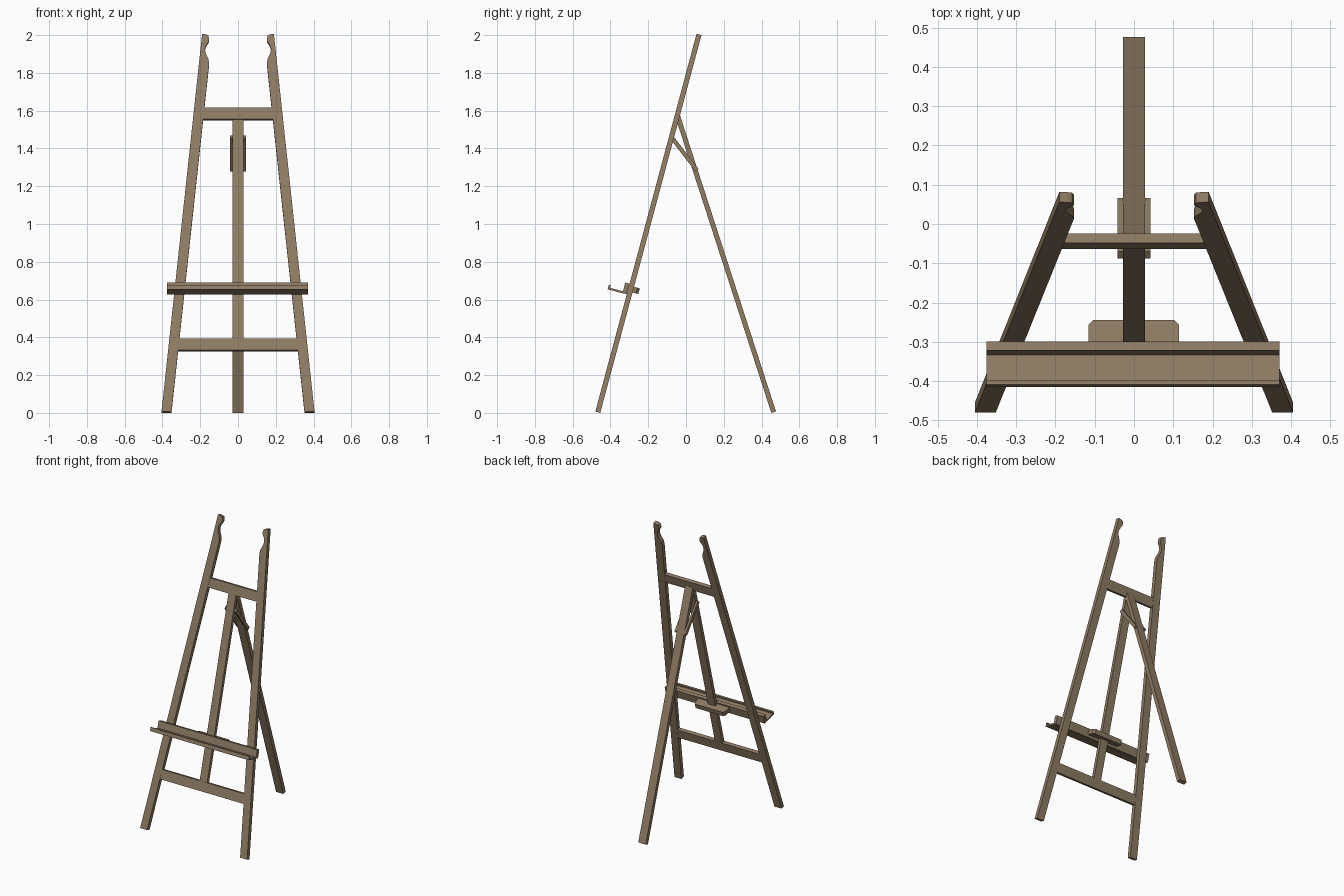
import bpy, bmesh, math
from mathutils import Matrix, Vector

if "Cube" in bpy.data.objects:
    bpy.data.objects.remove(bpy.data.objects["Cube"])

wood = bpy.data.materials.new("brown wood")
wood.diffuse_color = (0.274, 0.202, 0.127, 1)
wood.use_nodes = True
wood.node_tree.nodes["Principled BSDF"].inputs["Base Color"].default_value = wood.diffuse_color

LEAN = math.radians(15)      # backward lean of the front frame
T = 0.0135                   # half thickness of the frame timber
FRAME = Matrix.Translation((0, -0.467, 0.0035)) @ Matrix.Rotation(-LEAN, 4, 'X')
C = math.cos(LEAN)


def prism(name, points, axis, lo, hi, matrix=FRAME):
    """Extrude a 2D outline along the given axis from lo to hi."""
    def place(p, d):
        co = list(p)
        co.insert("xyz".index(axis), d)
        return Vector(co)
    bm = bmesh.new()
    a = [bm.verts.new(place(p, lo)) for p in points]
    b = [bm.verts.new(place(p, hi)) for p in points]
    n = len(points)
    bm.faces.new(a)
    bm.faces.new(b[::-1])
    for i in range(n):
        bm.faces.new((a[i], b[i], b[(i + 1) % n], a[(i + 1) % n]))
    bmesh.ops.recalc_face_normals(bm, faces=bm.faces)
    mesh = bpy.data.meshes.new(name)
    bm.to_mesh(mesh)
    bm.free()
    mesh.materials.append(wood)
    ob = bpy.data.objects.new(name, mesh)
    ob.matrix_world = matrix
    bpy.context.collection.objects.link(ob)
    return ob


def box(name, x, y, z, matrix=FRAME):
    return prism(name, [(x[0], z[0]), (x[1], z[0]), (x[1], z[1]), (x[0], z[1])],
                 'y', y[0], y[1], matrix)


def bar(name, x, start, end, width):
    """Straight timber in the side plane between two (y, z) points."""
    s, e = Vector(start), Vector(end)
    d = (e - s).normalized() * width / 2
    n = Vector((-d.y, d.x))
    return prism(name, [tuple(s + n), tuple(e + n), tuple(e - n), tuple(s - n)],
                 'x', x[0], x[1], Matrix())


# Front legs with a carved notch near the tip
outline = [(0.405, 0), (0.352, 0), (0.153, 1.84), (0.156, 1.865), (0.170, 1.895),
           (0.175, 1.918), (0.170, 1.938), (0.155, 1.960), (0.153, 1.975),
           (0.158, 1.992), (0.170, 1.997), (0.190, 2.0)]
for side, s in (("left", -1), ("right", 1)):
    prism(side + "_front_leg", [(s * x, z / C) for x, z in outline], 'y', -T, T)

# Cross rails and centre post
def rail(name, z0, z1):
    e0, e1 = (0.37 - 0.108 * z for z in (z0, z1))
    prism(name, [(-e0, z0 / C), (e0, z0 / C), (e1, z1 / C), (-e1, z1 / C)], 'y', -T + 0.001, T - 0.001)

rail("lower_rail", 0.325, 0.386)
rail("upper_rail", 1.548, 1.609)
box("centre_post", (-0.028, 0.028), (-T + 0.002, T - 0.002), (0.38 / C, 1.56 / C))

# Canvas shelf: back bar, tray, lip and the chamfered clamp block behind
X = (-0.376, 0.371)
box("shelf_back_bar", X, (-0.037, -T), (0.643, 0.700))
box("shelf_tray", X, (-0.108, -0.035), (0.642, 0.653))
box("shelf_lip", X, (-0.118, -0.107), (0.642, 0.666))
prism("clamp_block", [(-0.116, -T), (0.115, -T), (0.115, 0.032), (0.103, 0.045),
                      (-0.104, 0.045), (-0.116, 0.032)], 'z', 0.660, 0.691)

# Rear leg and the pair of brace slats
bar("rear_leg", (-0.028, 0.028), (0.464, 0.004), (-0.043, 1.568), 0.026)
for side, s in (("left", -1), ("right", 1)):
    bar(side + "_brace", sorted((s * 0.028, s * 0.042)), (-0.079, 1.463), (0.058, 1.285), 0.022)
